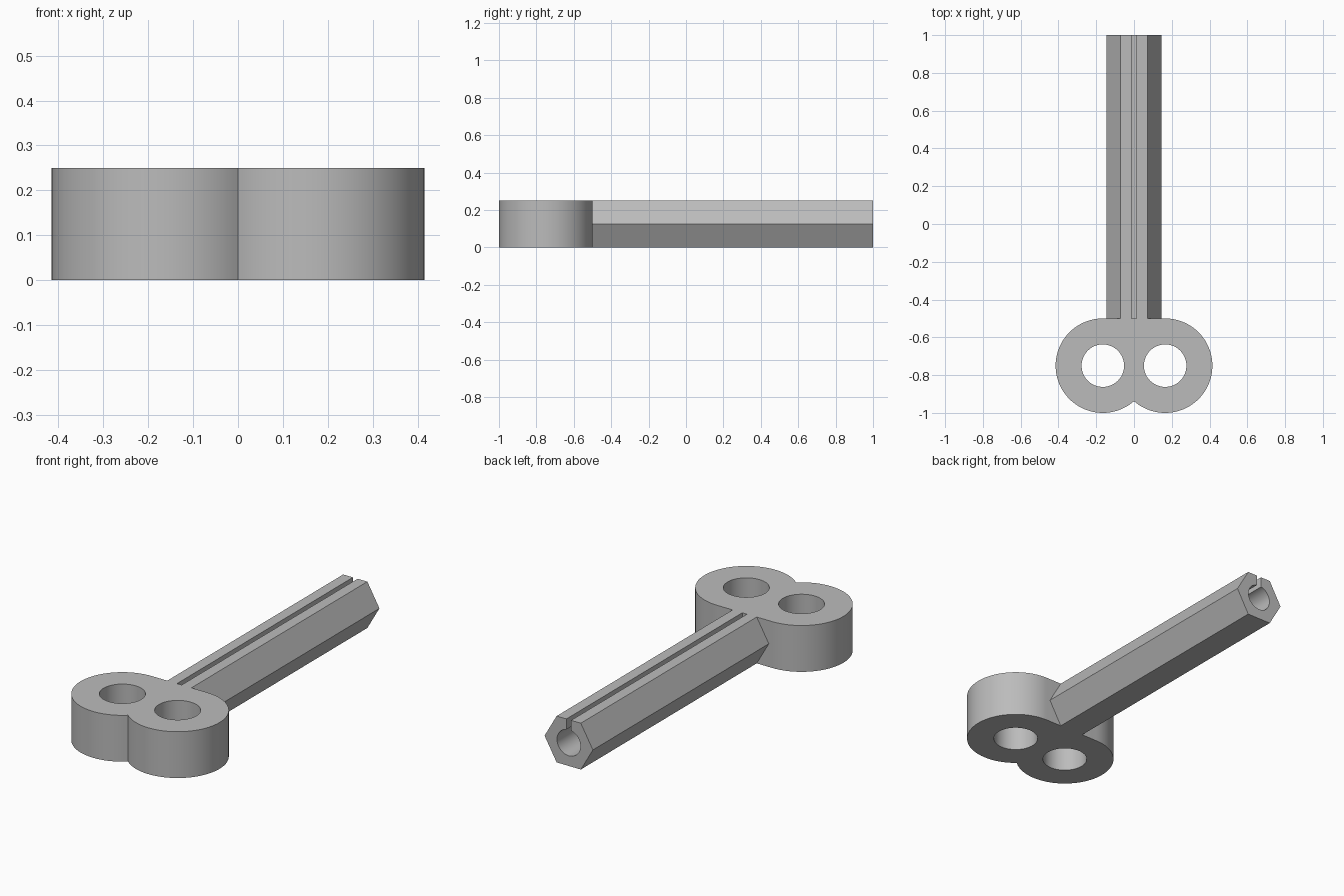
import bpy, bmesh, math

if "Cube" in bpy.data.objects:
    bpy.data.objects.remove(bpy.data.objects["Cube"])

HEIGHT = 0.25
GREY = bpy.data.materials.new("plain grey")
GREY.diffuse_color = (0.5, 0.5, 0.5, 1)
GREY.use_nodes = True
GREY.node_tree.nodes["Principled BSDF"].inputs["Base Color"].default_value = GREY.diffuse_color


def arc(cx, cy, r, a0, a1, n):
    """Points along an arc, angles in degrees, both ends included."""
    angles = [math.radians(a0 + (a1 - a0) * i / n) for i in range(n + 1)]
    return [(cx + r * math.cos(a), cy + r * math.sin(a)) for a in angles]


def extrude(name, loops, depth, location, rot_x=0):
    """Solid from closed outlines (inner loops become holes), centred in depth."""
    curve = bpy.data.curves.new(name, 'CURVE')
    curve.dimensions = '2D'
    curve.fill_mode = 'BOTH'
    curve.extrude = depth / 2
    for pts in loops:
        spline = curve.splines.new('POLY')
        spline.points.add(len(pts) - 1)
        for p, (x, y) in zip(spline.points, pts):
            p.co = (x, y, 0, 1)
        spline.use_cyclic_u = True
    obj = bpy.data.objects.new(name, curve)
    bpy.context.collection.objects.link(obj)
    obj.location = location
    obj.rotation_euler.x = rot_x
    bpy.ops.object.select_all(action='DESELECT')
    obj.select_set(True)
    bpy.context.view_layer.objects.active = obj
    bpy.ops.object.convert(target='MESH')
    obj = bpy.context.object
    # Weld caps to walls and make normals consistent
    bm = bmesh.new()
    bm.from_mesh(obj.data)
    bmesh.ops.remove_doubles(bm, verts=bm.verts, dist=1e-5)
    bmesh.ops.recalc_face_normals(bm, faces=bm.faces)
    bm.to_mesh(obj.data)
    bm.free()
    obj.data.materials.clear()
    obj.data.materials.append(GREY)
    bpy.ops.object.shade_smooth_by_angle(angle=math.radians(30))
    return obj


# Double-ring handle: two lobes meeting in a front notch, straight across the back
cx, r, hole = 0.165, 0.25, 0.1125
notch = math.degrees(math.acos(cx / r))
right = arc(cx, 0, r, -180 + notch, 90, 72)
left = [(-x, y) for x, y in reversed(right)]
holes = [arc(s * cx, 0, hole, 0, 354, 59) for s in (-1, 1)]
extrude("handle", [right + left[:-1]] + holes, HEIGHT, (0, -0.75, HEIGHT / 2))

# Hexagonal shaft with a round bore and a narrow slot through its top
slot, bore = 0.014, 0.07
top, corner = HEIGHT / 2, HEIGHT / math.sqrt(3)
a = math.degrees(math.acos(slot / bore))
hexagon = arc(0, 0, corner, 60, -240, 5)
inner = arc(0, 0, bore, 180 - a, 360 + a, 60)
profile = [(slot, top)] + hexagon + [(-slot, top)] + inner
extrude("shaft", [profile], 1.5, (0, 0.25, HEIGHT / 2), math.pi / 2)
